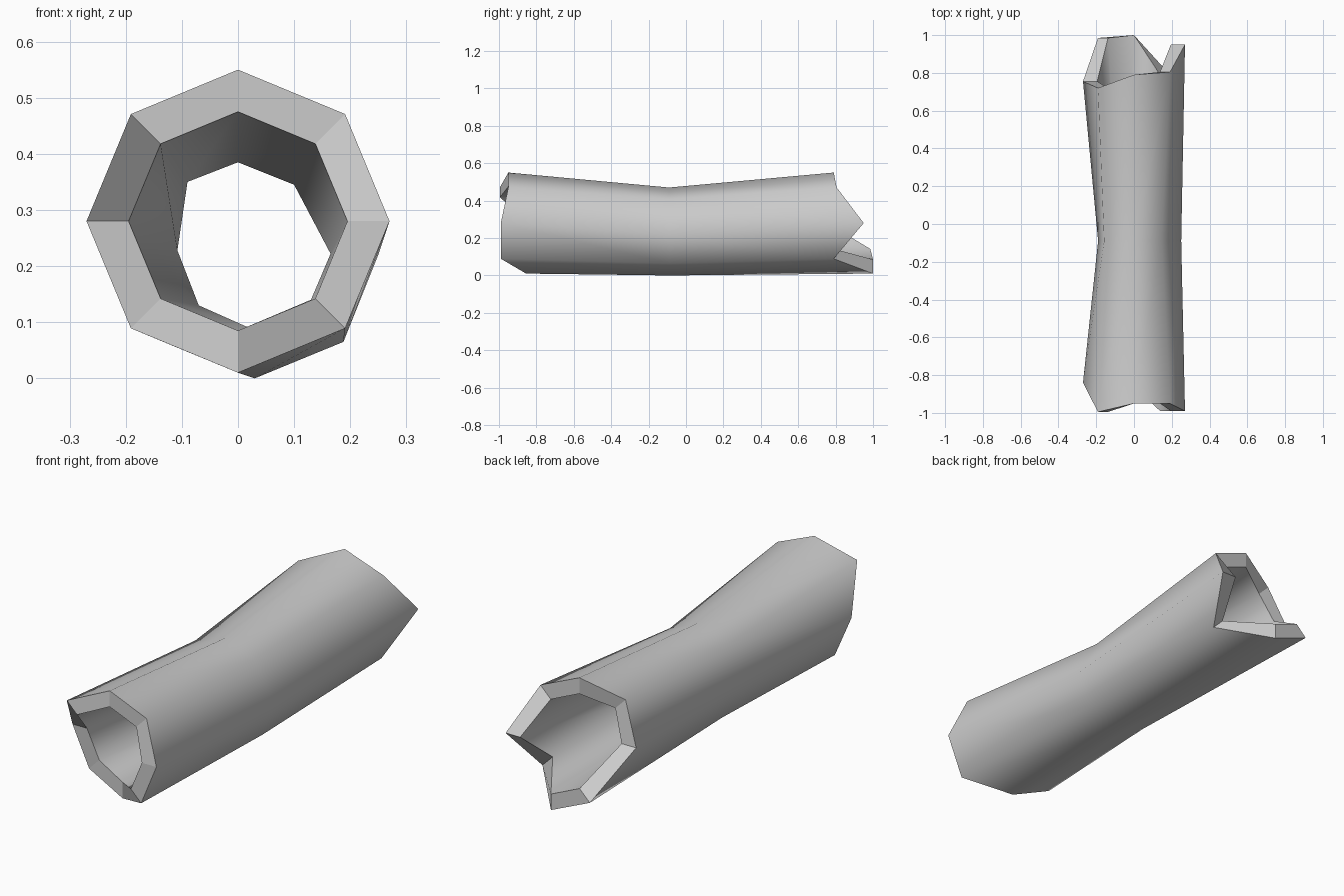
import bpy, bmesh
from math import sin, cos, pi

if "Cube" in bpy.data.objects:
    bpy.data.objects.remove(bpy.data.objects["Cube"])

# Broken-end depths, listed clockwise (seen from the front) from the top
FRONT_Y = [-.95, -.95, -.99, -.99, -.855, -.83, -.84, -.995]
BACK_Y = [.79, .805, .95, .79, 1.0, .985, .755, .72]
# Uneven waist of the hollow (x, z)
WAIST = [(0, .385), (.1, .345), (.165, .222), (.13, .14),
         (.02, .09), (-.07, .13), (-.108, .228), (-.09, .35)]
WAIST_OUT = [(0, .47), (.146, .407), (.25, .22), (.188, .065),
             (.03, 0), (-.126, .062), (-.19, .22), (-.158, .415)]
WAIST_Y = -.09

bm = bmesh.new()


def end_ring(r, ys):
    return [bm.verts.new((r * sin(i * pi / 4), y, .28 + r * cos(i * pi / 4)))
            for i, y in enumerate(ys)]


def waist_ring(pts):
    return [bm.verts.new((x, WAIST_Y, z)) for x, z in pts]


def bridge(a, b):
    for i in range(8):
        j = (i + 1) % 8
        bm.faces.new((a[i], a[j], b[j], b[i]))


# Outer bark and inner hollow, joined by jagged rims
outer = [end_ring(.27, FRONT_Y), waist_ring(WAIST_OUT), end_ring(.27, BACK_Y)]
inner = [end_ring(.195, FRONT_Y), waist_ring(WAIST), end_ring(.195, BACK_Y)]
loop = outer + inner[::-1]
for k in range(6):
    bridge(loop[k], loop[(k + 1) % 6])
bmesh.ops.recalc_face_normals(bm, faces=bm.faces)

# Smooth walls, crisp rims
for f in bm.faces:
    f.smooth = True
rims = [set(outer[0] + inner[0]), set(outer[2] + inner[2])]
for e in bm.edges:
    if any(e.verts[0] in r and e.verts[1] in r for r in rims):
        e.smooth = False

mesh = bpy.data.meshes.new("hollow_log")
bm.to_mesh(mesh)
bm.free()
log = bpy.data.objects.new("hollow_log", mesh)
bpy.context.collection.objects.link(log)
